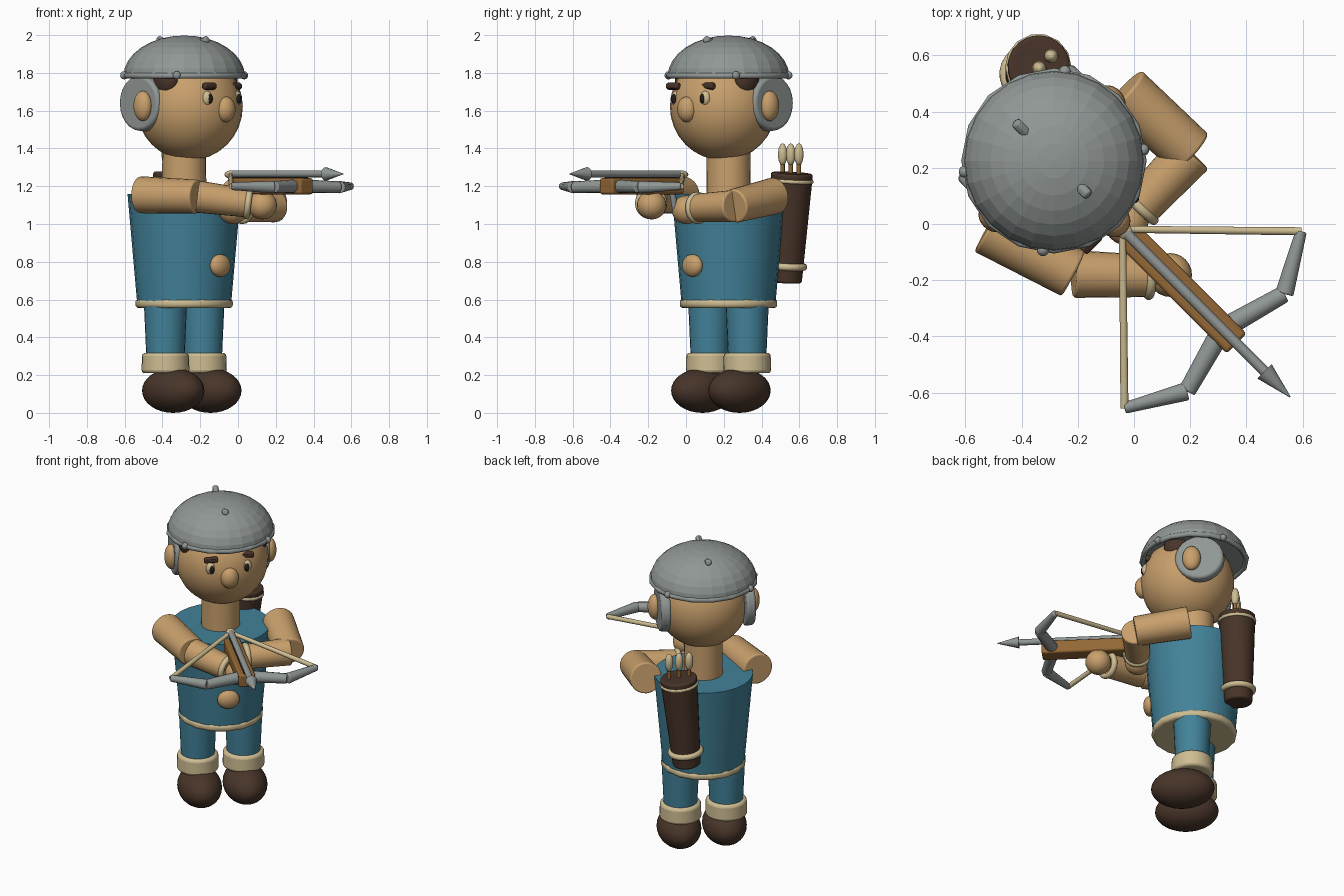
import bpy, bmesh, math
from mathutils import Matrix, Vector

if "Cube" in bpy.data.objects:
    bpy.data.objects.remove(bpy.data.objects["Cube"])

# The figure is built facing -y about its own axis, then turned 45 degrees
PLACE = Matrix.Translation((-0.285, 0.225, 0)) @ Matrix.Rotation(math.radians(45), 4, 'Z')


def colour(name, rgb):
    m = bpy.data.materials.new(name)
    m.diffuse_color = (*rgb, 1)
    m.use_nodes = True
    m.node_tree.nodes["Principled BSDF"].inputs["Base Color"].default_value = m.diffuse_color
    return m


TEAL = colour("teal_cloth", (0.055, 0.225, 0.32))
SKIN = colour("skin", (0.58, 0.35, 0.15))
GREY = colour("grey_metal", (0.28, 0.31, 0.30))
BROWN = colour("dark_brown", (0.065, 0.035, 0.022))
BEIGE = colour("beige_trim", (0.62, 0.51, 0.29))
WOOD = colour("wood", (0.29, 0.135, 0.035))
BLACK = colour("pupil_black", (0.015, 0.012, 0.01))


def P(x, d, z):
    """Point given as sideways, forward, up."""
    return Vector((x, -d, z))


def finish(name, bm, mat, smooth=True, bevel=0):
    me = bpy.data.meshes.new(name)
    bmesh.ops.recalc_face_normals(bm, faces=bm.faces)
    bm.to_mesh(me)
    bm.free()
    me.transform(PLACE)
    me.materials.append(mat)
    ob = bpy.data.objects.new(name, me)
    bpy.context.collection.objects.link(ob)
    if bevel:
        b = ob.modifiers.new("bevel", 'BEVEL')
        b.width, b.segments = bevel, 3
    if smooth:
        bpy.ops.object.select_all(action='DESELECT')
        ob.select_set(True)
        bpy.context.view_layer.objects.active = ob
        bpy.ops.object.shade_smooth_by_angle(angle=math.radians(40))
    return ob


def ball(name, c, r, mat, segs=24):
    """Ellipsoid with half sizes r = side, forward, up."""
    bm = bmesh.new()
    bmesh.ops.create_uvsphere(bm, u_segments=segs, v_segments=segs // 2, radius=1,
                              matrix=Matrix.Translation(c) @ Matrix.Diagonal((*r, 1)))
    return finish(name, bm, mat)


def frame(a, b):
    return Matrix.Translation((a + b) / 2) @ (b - a).to_track_quat('Z', 'Y').to_matrix().to_4x4()


def rod(name, a, b, r1, r2, mat, segs=24, bevel=0):
    """Tapered cylinder from a to b."""
    bm = bmesh.new()
    bmesh.ops.create_cone(bm, cap_ends=True, segments=segs, radius1=r1, radius2=r2,
                          depth=(b - a).length, matrix=frame(a, b))
    return finish(name, bm, mat, bevel=bevel)


def ring(name, c, axis, major, minor, mat, segs=24):
    """Torus around an axis, swept from a small circle."""
    bm = bmesh.new()
    m = Matrix.Translation((major, 0, 0)) @ Matrix.Rotation(math.pi / 2, 4, 'X')
    circ = bmesh.ops.create_circle(bm, segments=10, radius=minor, matrix=m)
    bmesh.ops.spin(bm, geom=circ['verts'] + bm.edges[:], cent=(0, 0, 0), axis=(0, 0, 1),
                   angle=2 * math.pi, steps=segs, use_merge=True)
    bm.transform(Matrix.Translation(c) @ axis.to_track_quat('Z', 'Y').to_matrix().to_4x4())
    return finish(name, bm, mat)


def box(name, c, size, mat, bevel=0):
    bm = bmesh.new()
    bmesh.ops.create_cube(bm, size=1, matrix=Matrix.Translation(c) @ Matrix.Diagonal((*size, 1)))
    return finish(name, bm, mat, bevel=bevel)


UP = Vector((0, 0, 1))

# Torso, hem and belly
rod("torso", P(0, 0, 0.57), P(0, 0, 1.16), 0.248, 0.30, TEAL)
rod("hem", P(0, 0, 0.555), P(0, 0, 0.603), 0.258, 0.258, BEIGE, 16, 0.018)
ball("belly_button", P(0, 0.27, 0.78), (0.068, 0.038, 0.06), SKIN)

# Parts that repeat on both sides
for side, s in (("right", -1), ("left", 1)):
    rod(side + "_leg", P(s * 0.14, 0, 0.22), P(s * 0.14, 0, 0.60), 0.098, 0.115, TEAL)
    rod(side + "_boot_cuff", P(s * 0.14, 0, 0.21), P(s * 0.14, 0, 0.318), 0.127, 0.124, BEIGE, 24, 0.018)
    ball(side + "_boot", P(s * 0.139, 0.057, 0.118), (0.133, 0.192, 0.118), BROWN, 32)
    rod(side + "_ear_guard", P(s * 0.23, -0.055, 1.64), P(s * 0.29, -0.055, 1.64), 0.152, 0.145, GREY, 24, 0.015)
    ball(side + "_ear", P(s * 0.30, -0.01, 1.625), (0.042, 0.056, 0.08), SKIN)
    ball(side + "_sideburn", P(s * 0.222, 0.085, 1.755), (0.05, 0.08, 0.075), BROWN)
    ball(side + "_eye", P(s * 0.11, 0.282, 1.665), (0.03, 0.026, 0.04), BEIGE, 16)
    ball(side + "_pupil", P(s * 0.107, 0.302, 1.663), (0.016, 0.012, 0.026), BLACK, 12)
    brow = P(s * 0.113, 0.283, 1.73)
    rod(side + "_brow", brow - P(0.042, s * 0.018, 0), brow + P(0.042, -s * 0.018, 0),
        0.02, 0.02, BROWN, 12, 0.01)

# Head
rod("neck", P(0, 0, 1.14), P(0, 0, 1.42), 0.118, 0.115, SKIN)
ball("head", P(0, 0.04, 1.622), (0.282, 0.282, 0.285), SKIN, 32)
ball("nose", P(0, 0.31, 1.607), (0.056, 0.05, 0.068), SKIN)

# Helmet: faceted dome, rim, rivets and crest pegs
bm = bmesh.new()
bmesh.ops.create_uvsphere(bm, u_segments=24, v_segments=16, radius=1)
bmesh.ops.delete(bm, geom=[v for v in bm.verts if v.co.z < -0.01], context='VERTS')
bmesh.ops.holes_fill(bm, edges=[e for e in bm.edges if e.is_boundary])
bm.transform(Matrix.Translation((0, 0, 1.78)) @ Matrix.Diagonal((0.322, 0.322, 0.218, 1)))
finish("helmet_dome", bm, GREY, smooth=False)
ring("helmet_rim", P(0, 0, 1.785), UP, 0.315, 0.016, GREY, 16)
for i, a in enumerate((38, 142, 218, 322)):
    a = math.radians(a)
    ball("rivet_%d" % i, P(0.32 * math.cos(a), 0.32 * math.sin(a), 1.787), (0.022,) * 3, GREY, 12)
for name, d in (("front_peg", 0.14), ("back_peg", -0.16)):
    k = 1 if d > 0 else -1
    rod(name, P(0, d - k * 0.03, 1.955), P(0, d + k * 0.035, 1.98), 0.02, 0.02, GREY, 12, 0.012)

# Arms: each is shoulder, elbow, wrist, hand
ARMS = {
    "right": (P(-0.335, 0, 1.155), P(-0.235, 0.335, 1.145), P(-0.05, 0.53, 1.11), P(0.005, 0.58, 1.10)),
    "left": (P(0.35, 0, 1.15), P(0.366, 0.325, 1.095), P(0.10, 0.332, 1.085), P(0.025, 0.34, 1.075)),
}
for side, (sh, el, wr, ha) in ARMS.items():
    rod(side + "_upper_arm", sh, el, 0.098, 0.09, SKIN, 24, 0.01)
    rod(side + "_forearm", el, wr, 0.085, 0.075, SKIN, 24, 0.01)
    ring(side + "_wrist_band", wr, wr - el, 0.068, 0.018, BEIGE)
    ball(side + "_hand", ha, (0.078, 0.078, 0.076), SKIN)

# Crossbow stock, trigger and bolt
box("stock", P(0, 0.65, 1.20), (0.10, 0.54, 0.085), WOOD, 0.012)
box("bolt_channel", P(0, 0.65, 1.243), (0.035, 0.52, 0.008), BROWN)
rod("trigger", P(0, 0.42, 1.17), P(0, 0.40, 1.07), 0.018, 0.014, GREY, 10)
rod("bolt_shaft", P(0, 0.36, 1.265), P(0, 1.08, 1.265), 0.019, 0.019, GREY, 12)
rod("bolt_tip", P(0, 1.06, 1.265), P(0, 1.19, 1.265), 0.036, 0.002, GREY, 16)
ball("bolt_nock", P(0, 0.35, 1.262), (0.03, 0.04, 0.022), BEIGE, 12)

# Crossbow limbs and string
for side, s in (("right", -1), ("left", 1)):
    root, knee, tip = P(s * 0.01, 0.85, 1.20), P(s * 0.245, 0.915, 1.195), P(s * 0.445, 0.80, 1.20)
    rod(side + "_inner_limb", root, knee, 0.037, 0.031, GREY, 12, 0.006)
    rod(side + "_outer_limb", knee, tip, 0.033, 0.020, GREY, 12, 0.006)
    rod(side + "_string", tip, P(0, 0.345, 1.26), 0.015, 0.013, BEIGE, 10)

# Quiver with trims and spare bolts
low, high = P(0.15, -0.28, 0.69), P(0.20, -0.275, 1.27)
axis = high - low
rod("quiver", low, high, 0.084, 0.112, BROWN, 24, 0.012)
ring("quiver_low_band", low + axis * 0.15, axis, 0.09, 0.019, BEIGE)
ring("quiver_high_band", low + axis * 0.93, axis, 0.108, 0.011, BEIGE, 14)
for i in range(3):
    x = 0.135 + 0.061 * i
    rod("spare_shaft_%d" % i, P(x, -0.27, 1.2), P(x, -0.27, 1.36), 0.012, 0.012, WOOD, 10)
    ball("spare_fletching_%d" % i, P(x, -0.27, 1.368), (0.026, 0.026, 0.06), BEIGE, 12)
